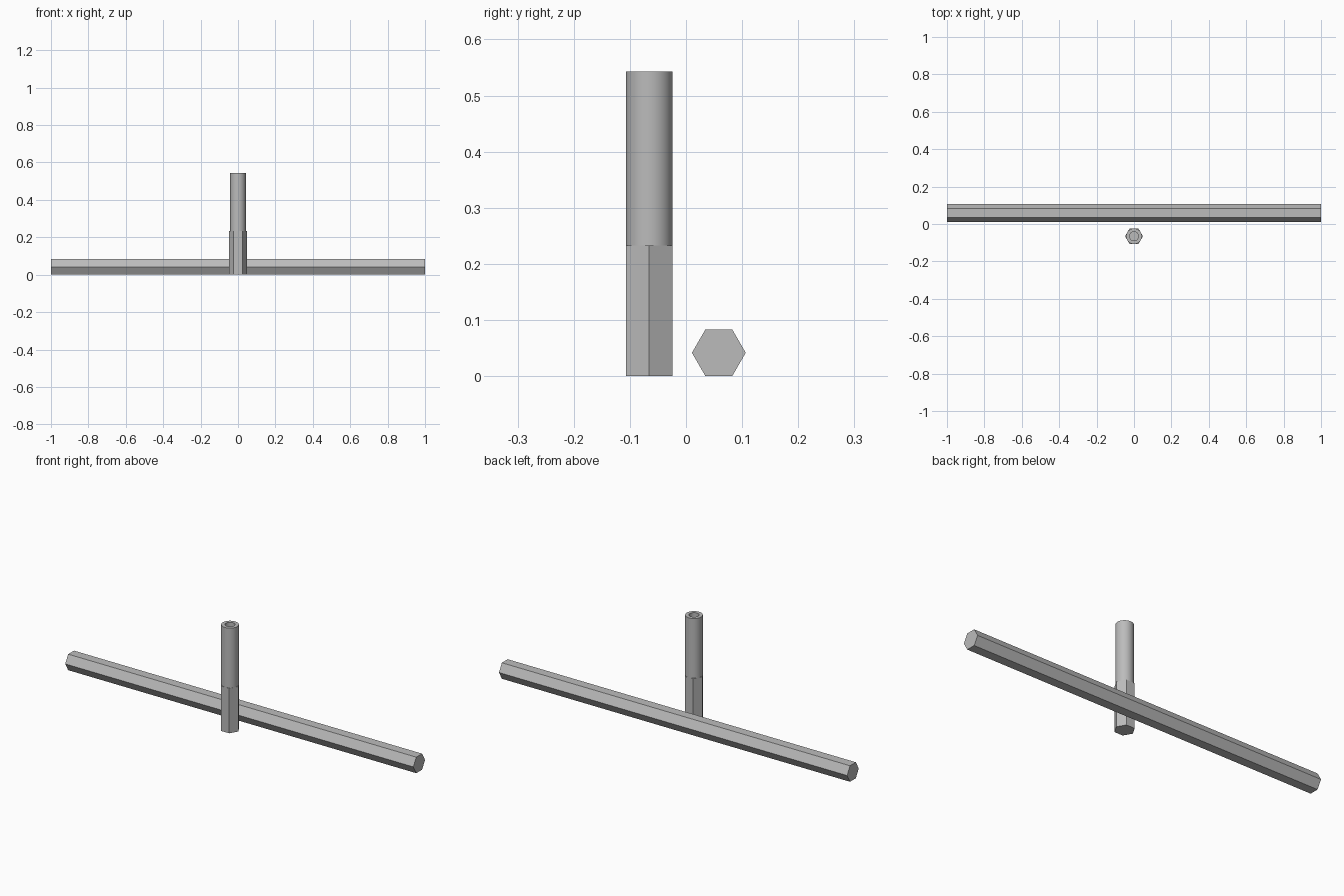
import bpy, bmesh, math
from mathutils import Matrix

if "Cube" in bpy.data.objects:
    bpy.data.objects.remove(bpy.data.objects["Cube"])

steel = bpy.data.materials.new("steel_grey")
steel.diffuse_color = (0.5, 0.5, 0.5, 1)
steel.use_nodes = True
steel.node_tree.nodes["Principled BSDF"].inputs["Base Color"].default_value = steel.diffuse_color


def lathe(name, profile, sides, matrix, caps):
    """Stack rings of (radius, height); cap the first and/or last ring."""
    bm = bmesh.new()
    rings = [[bm.verts.new((r * math.cos(2 * math.pi * i / sides),
                            r * math.sin(2 * math.pi * i / sides), h))
              for i in range(sides)] for r, h in profile]
    for a, b in zip(rings, rings[1:]):
        for i in range(sides):
            j = (i + 1) % sides
            bm.faces.new((a[i], a[j], b[j], b[i]))
    if caps[0]:
        bm.faces.new(rings[0][::-1])
    if caps[1]:
        bm.faces.new(rings[-1])
    bm.transform(matrix)
    mesh = bpy.data.meshes.new(name)
    bm.to_mesh(mesh)
    bm.free()
    mesh.materials.append(steel)
    obj = bpy.data.objects.new(name, mesh)
    bpy.context.collection.objects.link(obj)
    return obj


APOTHEM = 0.0415
HEX_R = APOTHEM / math.cos(math.pi / 6)
SHOULDER, TOP = 0.233, 0.543
post_at = Matrix.Translation((0, -0.0655, 0))

# Long hexagonal bar lying along x, corners pointing to front and back
bar_at = (Matrix.Translation((0, 0.0585, APOTHEM))
          @ Matrix.Rotation(math.pi / 2, 4, 'Y')
          @ Matrix.Rotation(math.pi / 2, 4, 'Z'))
lathe("hex_bar", [(HEX_R, -1), (HEX_R, 1)], 6, bar_at, (True, True))

# Hexagonal foot of the upright post
lathe("post_hex_base", [(HEX_R, 0), (HEX_R, SHOULDER)], 6, post_at, (True, True))

# Round upper shaft with a blind bore in its top
shaft = lathe("post_round_shaft",
              [(APOTHEM, SHOULDER), (APOTHEM, TOP), (0.024, TOP), (0.024, TOP - 0.16)],
              48, post_at, (False, True))
bpy.context.view_layer.objects.active = shaft
shaft.select_set(True)
bpy.ops.object.shade_smooth_by_angle(angle=math.radians(30))
